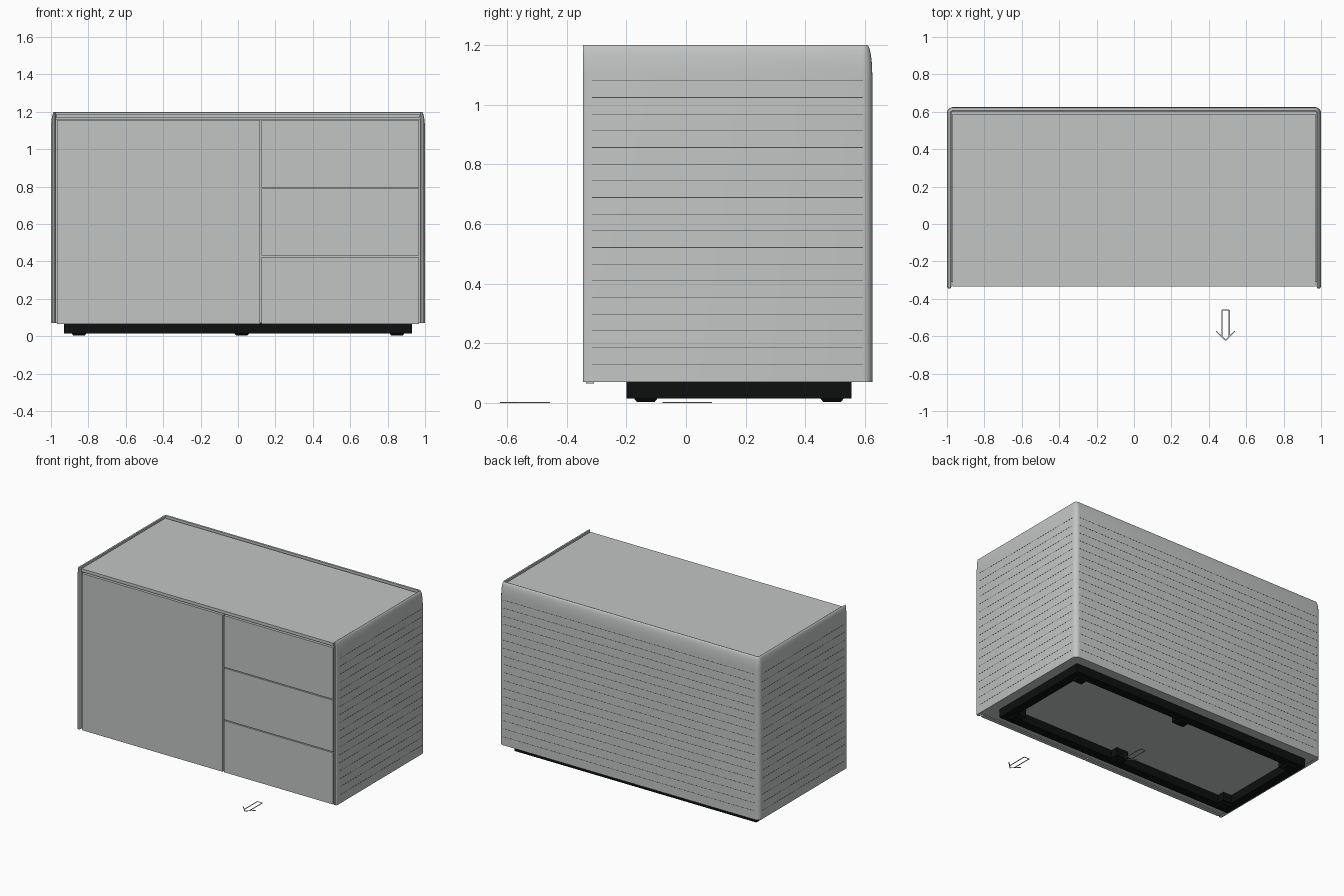
import bpy
import bmesh
from math import cos, sin, pi, atan2, hypot
from mathutils import Matrix, Vector

if "Cube" in bpy.data.objects:
    bpy.data.objects.remove(bpy.data.objects["Cube"], do_unlink=True)


def material(name, rgb):
    m = bpy.data.materials.new(name)
    m.use_nodes = True
    col = (*rgb, 1)
    m.diffuse_color = col
    m.node_tree.nodes["Principled BSDF"].inputs["Base Color"].default_value = col
    return m


GREY = material("light_grey_lacquer", (0.54, 0.56, 0.555))
DARK = material("groove_grey", (0.08, 0.08, 0.08))
BLACK = material("black_plinth", (0.004, 0.005, 0.005))


def finish(name, bm, mat, smooth=False):
    bmesh.ops.recalc_face_normals(bm, faces=bm.faces)
    me = bpy.data.meshes.new(name)
    bm.to_mesh(me)
    bm.free()
    me.materials.append(mat)
    ob = bpy.data.objects.new(name, me)
    bpy.context.collection.objects.link(ob)
    if smooth:
        bpy.ops.object.select_all(action="DESELECT")
        ob.select_set(True)
        bpy.context.view_layer.objects.active = ob
        bpy.ops.object.shade_smooth_by_angle(angle=0.6)
    return ob


def add_box(bm, lo, hi, turn=0.0):
    lo, hi = Vector(lo), Vector(hi)
    mat = (Matrix.Translation((lo + hi) / 2) @ Matrix.Rotation(turn, 4, "Z")
           @ Matrix.Diagonal((*(hi - lo), 1)))
    return bmesh.ops.create_cube(bm, size=1, matrix=mat)["verts"]


def box(name, lo, hi, mat=GREY):
    bm = bmesh.new()
    add_box(bm, lo, hi)
    return finish(name, bm, mat)


# Main dimensions
FRONT, BACK, BOTTOM, TOP = -0.345, 0.625, 0.07, 1.2
R, THICK = 0.032, 0.024

# Wrap-around shell: wall section swept along a U-shaped plan
section = [(0, BOTTOM)]
for i in range(9):
    t = i / 8 * pi / 2
    section.append((0.018 * (1 - cos(t)), 1.1 + 0.1 * sin(t)))
section += [(THICK, TOP - 0.004), (THICK, BOTTOM)]

stations = [(1 - R, FRONT, 0, 0.4), (1 - R, FRONT + 0.004, 0, 0.8), (1 - R, FRONT + 0.012, 0, 1)]
mirrored = [(-x, y, pi, s) for x, y, a, s in reversed(stations)]
for side, start in ((1, 0), (-1, pi / 2)):
    for i in range(7):
        stations.append((side * (1 - R), BACK - R, start + i / 6 * pi / 2, 1))
stations += mirrored

bm = bmesh.new()
rings = []
for cx, cy, a, squeeze in stations:
    ring = []
    for d, z in section:
        r = R - (THICK / 2 + (d - THICK / 2) * squeeze)
        ring.append(bm.verts.new((cx + r * cos(a), cy + r * sin(a), z)))
    rings.append(ring)
n = len(section)
for r0, r1 in zip(rings, rings[1:]):
    for i in range(n):
        j = (i + 1) % n
        bm.faces.new((r0[i], r0[j], r1[j], r1[i]))
bm.faces.new(rings[0])
bm.faces.new(rings[-1])
finish("outer_shell", bm, GREY, smooth=True)

# Fine horizontal grooves on the sides and back
bm = bmesh.new()
for i in range(18):
    z0 = 0.129 + i * 0.0559
    z1 = z0 + 0.002
    # follow the inward curve of the shell near the top
    d = 0
    for s in (-1, 1):
        x = s * (1 - d)
        add_box(bm, (x - 0.0006, -0.315, z0), (x + 0.0006, 0.593, z1))
    add_box(bm, (-0.968, BACK - 0.0006, z0), (0.968, BACK + 0.0006, z1))
finish("shell_grooves", bm, DARK)

# Carcass and top board
box("carcass", (-0.977, -0.31, BOTTOM + 0.002), (0.977, 0.602, 1.16))
box("top_board", (-0.97, -0.335, 1.166), (0.97, 0.587, 1.187))

# Door and drawer fronts
FACE, REAR = -0.335, -0.309
box("door", (-0.967, FACE, 0.065), (0.117, REAR, 1.155))
for i in range(3):
    z = 0.065 + i * 0.3655
    box(f"drawer_front_{i + 1}", (0.126, FACE, z), (0.967, REAR, z + 0.359))

# Plinth frame
X, Y0, Y1, W = 0.93, -0.2, 0.555, 0.06
bm = bmesh.new()
for lo, hi in (((-X, Y0), (X, Y0 + W)), ((-X, Y1 - W), (X, Y1)),
               ((-X, Y0 + W), (-X + W, Y1 - W)), ((X - W, Y0 + W), (X, Y1 - W))):
    add_box(bm, (*lo, 0.014), (*hi, 0.073))
finish("plinth_frame", bm, BLACK)

# Mounting blocks with tapered feet
bm = bmesh.new()
for x in (-0.85, 0.02, 0.85):
    for y in (-0.135, 0.49):
        add_box(bm, (x - 0.045, y - 0.045, 0.0145), (x + 0.045, y + 0.045, 0.073))
        for v in add_box(bm, (x - 0.04, y - 0.04, 0.003), (x + 0.04, y + 0.04, 0.016)):
            if v.co.z < 0.01:
                v.co.x = x + (v.co.x - x) * 0.75
                v.co.y = y + (v.co.y - y) * 0.75
finish("feet", bm, BLACK)


# Flat floor arrows pointing forwards
def floor_arrow(name, x, tip):
    bm = bmesh.new()
    strokes = [((s * 0.019, 0.165), (s * 0.019, 0.02)) for s in (-1, 1)]
    strokes += [((s * 0.05, 0.052), (0, 0.003)) for s in (-1, 1)]
    strokes.append(((-0.019, 0.165), (0.019, 0.165)))
    for (ax, ay), (bx, by) in strokes:
        mx, my = x + (ax + bx) / 2, tip + (ay + by) / 2
        half = hypot(bx - ax, by - ay) / 2
        add_box(bm, (mx - half, my - 0.003, 0), (mx + half, my + 0.003, 0.002),
                atan2(by - ay, bx - ax))
    finish(name, bm, GREY)


floor_arrow("front_floor_arrow", 0.49, -0.625)
floor_arrow("centre_floor_arrow", 0.0, -0.08)
